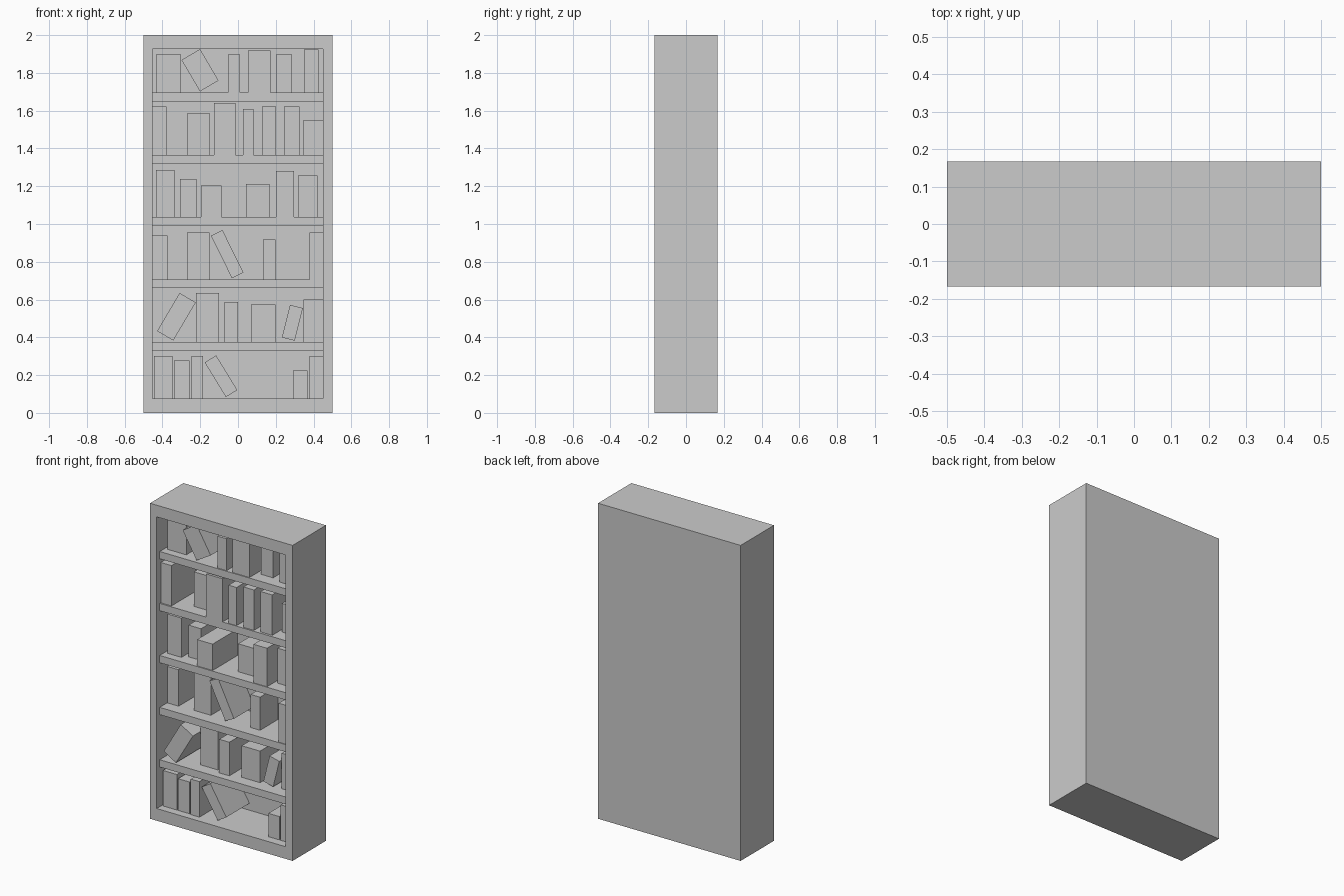
import bpy, bmesh
from math import radians
from mathutils import Matrix

FRONT, BACK = -0.167, 0.167
PANEL = 0.12            # inner face of the back panel
IN_L, IN_R = -0.453, 0.45


def finish(name, bm):
    bmesh.ops.recalc_face_normals(bm, faces=bm.faces)
    mesh = bpy.data.meshes.new(name)
    bm.to_mesh(mesh)
    bm.free()
    obj = bpy.data.objects.new(name, mesh)
    bpy.context.collection.objects.link(obj)
    return obj


def box(name, size, centre, lean=0.0):
    bm = bmesh.new()
    bmesh.ops.create_cube(bm, size=1, matrix=Matrix.Diagonal((*size, 1)))
    obj = finish(name, bm)
    obj.location = centre
    obj.rotation_euler.y = radians(lean)
    return obj


# Carcass: one open-fronted case made from nested rectangular rings
bm = bmesh.new()
rings = []
for x0, x1, z0, z1, y in [(-0.5, 0.5, 0, 2, BACK), (-0.5, 0.5, 0, 2, FRONT),
                          (IN_L, IN_R, 0.077, 1.926, FRONT),
                          (IN_L, IN_R, 0.077, 1.926, PANEL)]:
    rings.append([bm.verts.new(p) for p in
                  [(x0, y, z0), (x1, y, z0), (x1, y, z1), (x0, y, z1)]])
for a, b in zip(rings, rings[1:]):
    for i in range(4):
        j = (i + 1) % 4
        bm.faces.new((a[i], a[j], b[j], b[i]))
bm.faces.new(rings[0])
bm.faces.new(rings[-1])
finish("bookcase_frame", bm)

# Shelves, set slightly behind the front of the frame
shelf_tops = [1.695, 1.366, 1.036, 0.707, 0.375]
for top in shelf_tops:
    box("shelf", (IN_R - IN_L, PANEL + 0.137, 0.046),
        ((IN_L + IN_R) / 2, (PANEL - 0.137) / 2, top - 0.023))

# Upright books per shelf, top to bottom: left, right, top, setback from front
upright = [
    [(-.434, -.302, 1.897, .08), (-.053, .011, 1.897, .037), (.053, .172, 1.918, .036),
     (.201, .286, 1.897, .11), (.349, .426, 1.925, .085)],
    [(-.452, -.378, 1.622, .04), (-.27, -.148, 1.585, .11), (-.127, -.013, 1.64, .03),
     (.026, .082, 1.608, .035), (.127, .201, 1.622, .04), (.243, .325, 1.622, .045),
     (.344, .449, 1.547, .115)],
    [(-.434, -.336, 1.285, .08), (-.307, -.22, 1.237, .11), (-.196, -.087, 1.203, .037),
     (.042, .167, 1.213, .108), (.201, .296, 1.28, .035), (.317, .421, 1.258, .11)],
    [(-.452, -.373, .938, .105), (-.27, -.15, .954, .11), (.132, .198, .917, .105),
     (.378, .449, .954, .035)],
    [(-.222, -.1, .636, .108), (-.071, 0, .588, .08), (.069, .198, .575, .105),
     (.346, .449, .6, .11)],
    [(-.444, -.347, .302, .05), (-.339, -.257, .278, .05), (-.246, -.185, .302, .045),
     (.291, .368, .225, .055), (.378, .449, .302, .055)],
]
for base, row in zip(shelf_tops + [0.077], upright):
    for x0, x1, top, setback in row:
        y0 = FRONT + setback
        box("book", (x1 - x0, PANEL - y0, top - base),
            ((x0 + x1) / 2, (y0 + PANEL) / 2, (base + top) / 2))

# Leaning books: centre x, centre z, width, height, lean angle, setback
for x, z, w, h, lean, setback in [
        (-.201, 1.814, .114, .193, -30.5, .04), (-.057, .84, .068, .251, -26.3, .085),
        (-.326, .509, .099, .234, 30.6, .035), (.288, .477, .07, .178, 14, .09),
        (-.09, .194, .071, .215, -31.5, .055)]:
    y0 = FRONT + setback
    box("leaning_book", (w, PANEL - y0, h), (x, (y0 + PANEL) / 2, z), lean)
